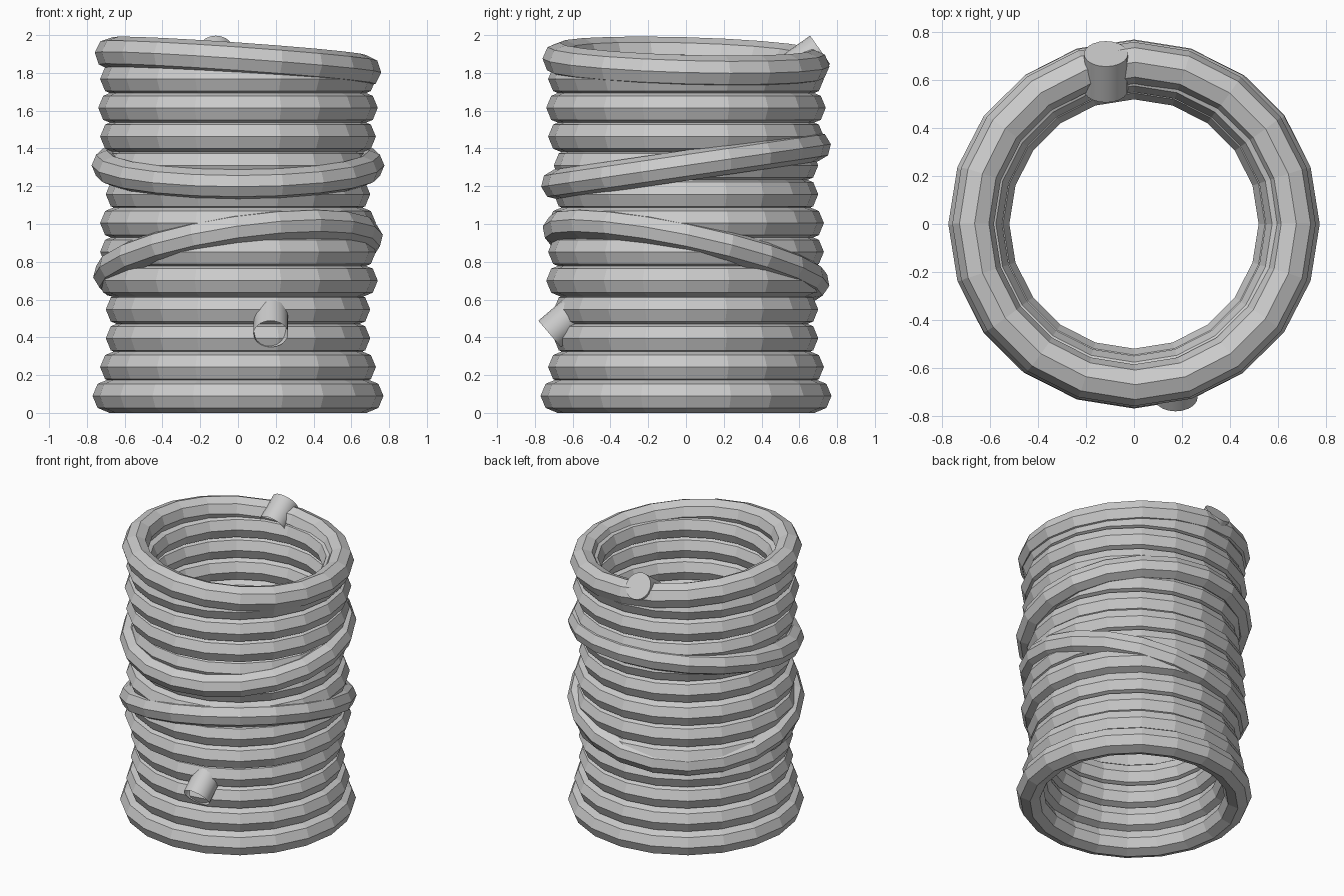
import bpy
import bmesh
from mathutils import Vector

if "Cube" in bpy.data.objects:
    bpy.data.objects.remove(bpy.data.objects["Cube"])

UP = Vector((0, 0, 1))


def coil(name, z, outer, tube=0.09, slope_x=0.0, slope_y=0.0):
    """Low-poly ring; slopes give its rise per unit along x and y."""
    turn = UP.rotation_difference(Vector((-slope_x, -slope_y, 1)))
    bpy.ops.mesh.primitive_torus_add(
        major_segments=20, minor_segments=8,
        major_radius=outer - tube, minor_radius=tube,
        location=(0, 0, z), rotation=turn.to_euler())
    bpy.context.object.name = name


def rope_end(name, lower, upper, radius=0.092):
    """Short stub, capped only at its upper end."""
    lower, upper = Vector(lower), Vector(upper)
    axis = upper - lower
    bpy.ops.mesh.primitive_cylinder_add(
        vertices=20, radius=radius, depth=axis.length,
        location=(lower + upper) / 2,
        rotation=UP.rotation_difference(axis).to_euler())
    ob = bpy.context.object
    ob.name = name
    bm = bmesh.new()
    bm.from_mesh(ob.data)
    caps = [f for f in bm.faces if f.normal.z < -0.9]
    bmesh.ops.delete(bm, geom=caps, context='FACES_ONLY')
    bm.to_mesh(ob.data)
    bm.free()
    bpy.ops.object.shade_smooth_by_angle()


# stacked level coils
outer_radii = [0.77, 0.73, 0.70, 0.70, 0.74, 0.73, 0.73, 0.70, 0.70, 0.73, 0.74, 0.73]
for i, outer in enumerate(outer_radii):
    coil(f"rope_coil_{i}", 0.09 + 0.1525 * i, outer)

# tilted wraps and the slanted top coil
coil("lower_crossing_wrap", 0.83, 0.775, 0.082, 0.15, -0.21)
coil("upper_crossing_wrap", 1.31, 0.775, 0.08, 0.0, 0.147)
coil("top_coil", 1.855, 0.76, 0.087, -0.07, -0.028)

# loose rope ends
rope_end("top_rope_end", (-0.117, 0.56, 1.816), (-0.117, 0.71, 1.922))
rope_end("front_rope_end", (0.174, -0.722, 0.418), (0.174, -0.583, 0.537))
